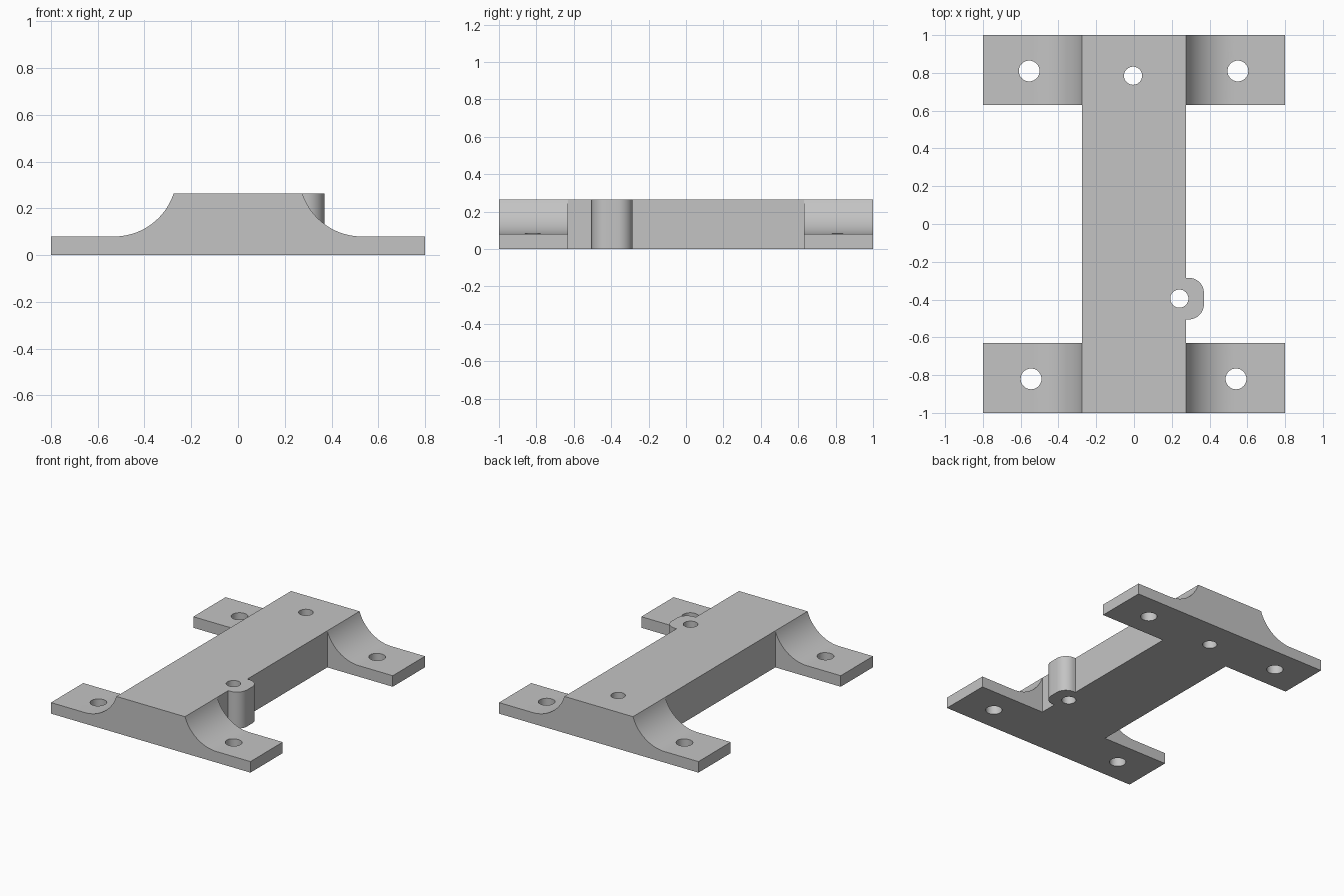
import bpy, bmesh, math

cube = bpy.data.objects.get("Cube")
if cube:
    bpy.data.objects.remove(cube, do_unlink=True)

grey = bpy.data.materials.new("light grey")
grey.use_nodes = True
colour = (0.55, 0.55, 0.55, 1)
grey.diffuse_color = colour
grey.node_tree.nodes["Principled BSDF"].inputs["Base Color"].default_value = colour

HALF_SPINE, TOP, FOOT_TOP, FOOT_Y = 0.275, 0.265, 0.08, 0.63


def prism(name, outline, place, offset):
    """Extrude a flat outline; place maps its 2D points into space."""
    bm = bmesh.new()
    face = bm.faces.new([bm.verts.new(place(u, v)) for u, v in outline])
    new = bmesh.ops.extrude_face_region(bm, geom=[face])["geom"]
    bmesh.ops.translate(bm, vec=offset, verts=[g for g in new if isinstance(g, bmesh.types.BMVert)])
    bmesh.ops.recalc_face_normals(bm, faces=bm.faces)
    mesh = bpy.data.meshes.new(name)
    bm.to_mesh(mesh)
    bm.free()
    mesh.materials.append(grey)
    obj = bpy.data.objects.new(name, mesh)
    bpy.context.collection.objects.link(obj)
    return obj


def arc(cx, cy, r, start, end, steps):
    return [(cx + r * math.cos(start + (end - start) * i / steps),
             cy + r * math.sin(start + (end - start) * i / steps)) for i in range(steps + 1)]


def combine(base, tool, operation):
    mod = base.modifiers.new(operation, 'BOOLEAN')
    mod.operation, mod.solver, mod.object = operation, 'EXACT', tool
    bpy.context.view_layer.objects.active = base
    bpy.ops.object.modifier_apply(modifier=mod.name)
    bpy.data.objects.remove(tool, do_unlink=True)


# Central spine
spine = [(-HALF_SPINE, -1), (HALF_SPINE, -1), (HALF_SPINE, 1), (-HALF_SPINE, 1)]
bracket = prism("mounting_bracket", spine, lambda u, v: (u, v, 0), (0, 0, TOP))

# Mounting feet with concave shoulders, running across both ends
run, rise = 0.53 - HALF_SPINE, TOP - FOOT_TOP
radius = (run ** 2 + rise ** 2) / (2 * rise)
start = math.pi + math.asin((radius - rise) / radius)
shoulder = arc(0.53, FOOT_TOP + radius, radius, start, 1.5 * math.pi, 20)
right = shoulder + [(0.8, FOOT_TOP), (0.8, 0)]
profile = right + [(-x, z) for x, z in reversed(right)]
for name, y in (("front_feet", -1), ("back_feet", FOOT_Y)):
    feet = prism(name, profile, lambda u, v: (u, y, v), (0, 1 - FOOT_Y, 0))
    combine(bracket, feet, 'UNION')

# Rounded side boss
boss_outline = ([(0.15, -0.505)] + arc(0.29, -0.425, 0.08, -math.pi / 2, 0, 12)
                + arc(0.29, -0.365, 0.08, 0, math.pi / 2, 12) + [(0.15, -0.285)])
boss = prism("side_boss", boss_outline, lambda u, v: (u, v, 0), (0, 0, TOP))
combine(bracket, boss, 'UNION')

# Through holes
for x, y, r in ((-0.555, 0.81, 0.055), (0.55, 0.81, 0.055), (-0.545, -0.82, 0.055),
                (0.54, -0.82, 0.055), (-0.005, 0.785, 0.048), (0.24, -0.395, 0.048)):
    ring = arc(x, y, r, 0, 2 * math.pi, 40)[:-1]
    cutter = prism("hole_cutter", ring, lambda u, v: (u, v, -0.1), (0, 0, 0.5))
    combine(bracket, cutter, 'DIFFERENCE')

# Smooth curves, sharp edges
bpy.ops.object.select_all(action='DESELECT')
bracket.select_set(True)
bpy.context.view_layer.objects.active = bracket
bpy.ops.object.shade_smooth_by_angle(angle=math.radians(25))
